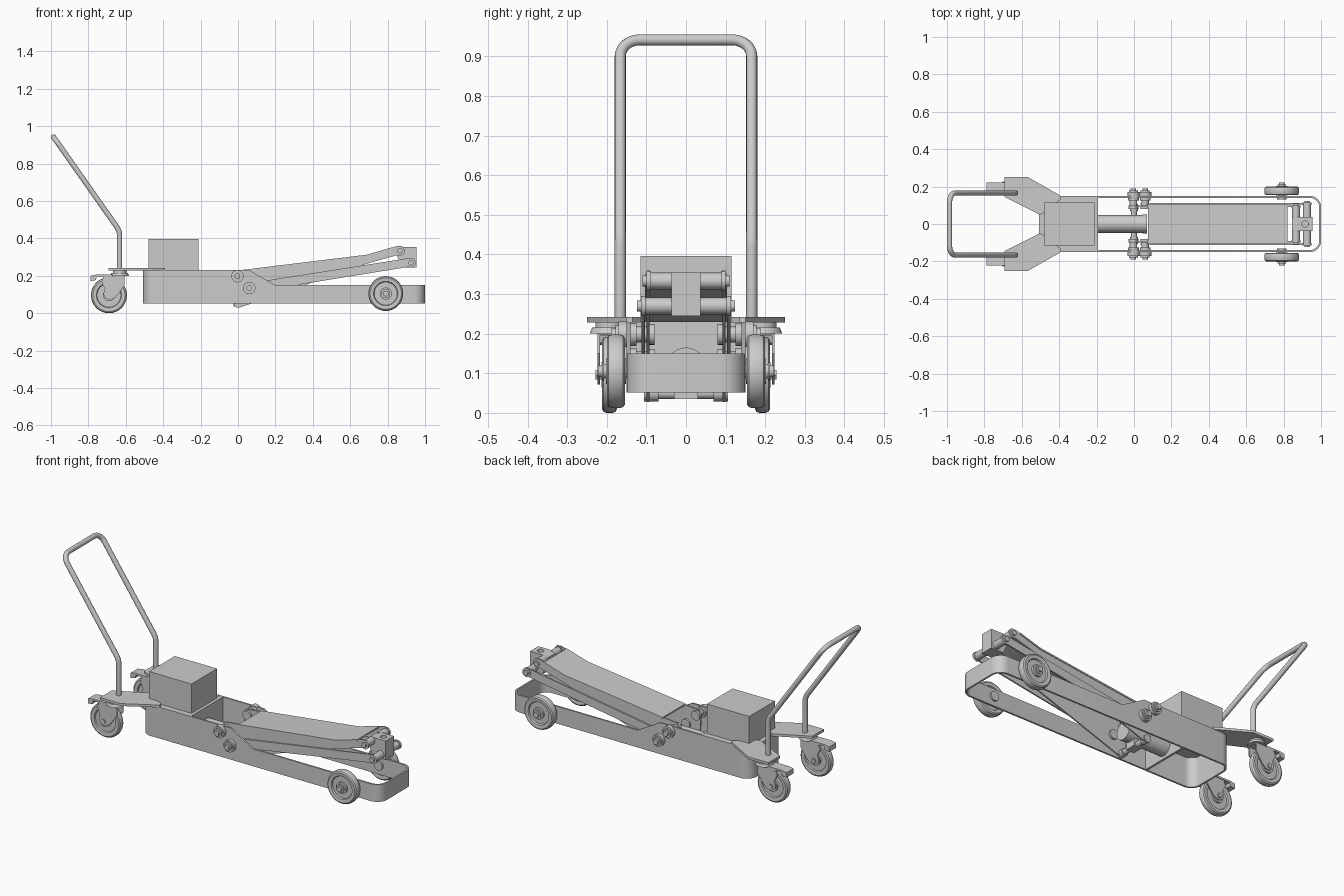
import bpy, bmesh
from math import sin, cos, pi
from mathutils import Vector, Matrix

if "Cube" in bpy.data.objects:
    bpy.data.objects.remove(bpy.data.objects["Cube"])


def finish(name, bm, mirror=False):
    bmesh.ops.remove_doubles(bm, verts=bm.verts, dist=1e-5)
    bmesh.ops.recalc_face_normals(bm, faces=bm.faces)
    me = bpy.data.meshes.new(name)
    bm.to_mesh(me)
    bm.free()
    ob = bpy.data.objects.new(name, me)
    bpy.context.collection.objects.link(ob)
    if mirror:
        m = ob.modifiers.new("mirror_y", 'MIRROR')
        m.use_axis = (False, True, False)
        m.use_mirror_merge = False
    return ob


def extrude(name, pts, vec, mirror=False):
    """Closed 3D outline pushed along vec."""
    bm = bmesh.new()
    f = bm.faces.new([bm.verts.new(p) for p in pts])
    r = bmesh.ops.extrude_face_region(bm, geom=[f])
    vs = [v for v in r['geom'] if isinstance(v, bmesh.types.BMVert)]
    bmesh.ops.translate(bm, vec=vec, verts=vs)
    return finish(name, bm, mirror)


def side(name, xz, y0, y1, mirror=False):
    return extrude(name, [(x, y0, z) for x, z in xz], (0, y1 - y0, 0), mirror)


def plan(name, xy, z0, z1, mirror=False):
    return extrude(name, [(x, y, z0) for x, y in xy], (0, 0, z1 - z0), mirror)


def box(name, x0, x1, y0, y1, z0, z1, mirror=False):
    return plan(name, [(x0, y0), (x1, y0), (x1, y1), (x0, y1)], z0, z1, mirror)


def lathe(name, x, z, prof, mirror=False, n=40, y=0, axis='Y'):
    """Profile of (radius, distance along axis), turned about the axis."""
    bm = bmesh.new()
    vs = [bm.verts.new((r, h, 0)) for r, h in prof]
    es = [bm.edges.new(p) for p in zip(vs, vs[1:])]
    bmesh.ops.spin(bm, geom=vs + es, cent=(0, 0, 0), axis=(0, 1, 0), angle=2 * pi, steps=n)
    rot = {'Y': Matrix(), 'X': Matrix.Rotation(-pi / 2, 4, 'Z'), 'Z': Matrix.Rotation(pi / 2, 4, 'X')}[axis]
    bmesh.ops.transform(bm, matrix=Matrix.Translation((x, y, z)) @ rot, verts=bm.verts)
    return finish(name, bm, mirror)


def rod(name, x, z, r, h0, h1, mirror=False, **k):
    return lathe(name, x, z, [(0, h0), (r, h0), (r, h1), (0, h1)], mirror, **k)


def link(a, b, ra, rb):
    """Bar outline in x, z with round ends."""
    d = Vector(b) - Vector(a)
    n = Vector((-d.y, d.x)).normalized()
    t = d.normalized()
    out = []
    for c, r, s in ((a, ra, -1), (b, rb, 1)):
        for i in range(9):
            w = pi * i / 8
            p = Vector(c) + r * (cos(w) * n * -s * -1 + sin(w) * t * s)
            out.append(tuple(p))
    return out


def rounded(x0, x1, h, r):
    pts = []
    for cx, cy, a0 in ((x1 - r, h - r, 0), (x0 + r, h - r, 1), (x0 + r, r - h, 2), (x1 - r, r - h, 3)):
        pts += [(cx + r * cos((a0 + i / 8) * pi / 2), cy + r * sin((a0 + i / 8) * pi / 2)) for i in range(9)]
        if a0 == 0:
            pts += [(0.2, h), (0.06, h)]
        if a0 == 2:
            pts += [(0.06, -h), (0.2, -h)]
    return pts


# Looped strap frame with a stepped top edge
bm = bmesh.new()
top = lambda x: 0.23 if x < 0.061 else 0.15
loops = []
for pts in (rounded(-0.507, 1.0, 0.15, 0.06), rounded(-0.497, 0.99, 0.14, 0.05)):
    loops.append([bm.verts.new((x, y, 0.052)) for x, y in pts])
    loops.append([bm.verts.new((x, y, top(x))) for x, y in pts])
n = len(loops[0])
for a, b in ((0, 1), (1, 3), (3, 2), (2, 0)):
    for i in range(n):
        j = (i + 1) % n
        bm.faces.new((loops[a][i], loops[a][j], loops[b][j], loops[b][i]))
finish("frame", bm)

# Deck, bulkhead and power unit
plan("deck", [(-0.2, -0.141), (-0.2, 0.141), (-0.46, 0.141), (-0.498, 0.1), (-0.498, -0.1), (-0.46, -0.141)], 0.218, 0.229)
box("bulkhead", -0.205, -0.193, -0.141, 0.141, 0.052, 0.23)
box("power_unit", -0.478, -0.212, -0.115, 0.115, 0.229, 0.396)

# Rear wing plates
plan("wing_plate", [(-0.693, 0.25), (-0.565, 0.25), (-0.39, 0.15), (-0.39, 0.135), (-0.48, 0.06),
                    (-0.503, 0.05), (-0.693, 0.145)], 0.228, 0.242, True)

# Bent tube handle
A, B, T, c = Vector((-0.633, 0, 0.232)), Vector((-0.633, 0, 0.44)), Vector((-0.986, 0, 0.942)), 0.05
u = (T - B).normalized()
half = [A, B - Vector((0, 0, 0.02)), B - Vector((0, 0, 0.007)) + u * 0.005, B + u * 0.02]
path = [p + Vector((0, 0.166, 0)) for p in half]
path += [T - u * c * (1 - sin(k * pi / 16)) + Vector((0, 0.166 - c * (1 - cos(k * pi / 16)), 0)) for k in range(9)]
path += [Vector((p.x, -p.y, p.z)) for p in reversed(path)]
cu = bpy.data.curves.new("handle", 'CURVE')
cu.dimensions = '3D'
cu.bevel_depth, cu.bevel_resolution, cu.use_fill_caps = 0.014, 6, True
sp = cu.splines.new('POLY')
sp.points.add(len(path) - 1)
for pt, p in zip(sp.points, path):
    pt.co = (*p, 1)
bpy.context.collection.objects.link(bpy.data.objects.new("handle", cu))


def wheel(name, x, y, z, r, w):
    h = w / 2
    p = [(0.018, h + .002), (0.032, h + .002), (0.032, h * .55), (r * .66, h * .55), (r * .7, h * .9),
         (r * .9, h), (r * .97, h * .8), (r, h * .4)]
    p = p + [(a, -b) for a, b in reversed(p)]
    lathe(name, x, z, p + [p[0]], True, 48, y)


# Front wheels on stub axles
wheel("front_wheel", 0.79, 0.177, 0.105, 0.093, 0.046)
lathe("front_axle", 0.79, 0.105, [(0, .13), (.026, .13), (.026, .14), (.018, .14), (.018, .207), (.024, .207),
                                  (.024, .212), (.015, .212), (.015, .222), (0, .222)], True)

# Swivel casters with forks and brake pedals
cx, cy = -0.69, 0.193
wheel("caster_wheel", cx, cy, 0.096, 0.096, 0.038)
lathe("caster_swivel", -0.633, 0, [(0, .2), (.05, .2), (.044, .216), (.036, .216), (.036, .229), (0, .229)],
      True, 32, cy, 'Z')
fork = [(-0.715, 0.203), (-0.606, 0.203), (-0.606, 0.15), (-0.645, 0.095), (-0.665, 0.077), (-0.69, 0.072),
        (-0.714, 0.085), (-0.72, 0.105), (-0.712, 0.13), (-0.73, 0.17)]
for i, y in enumerate((0.163, 0.217)):
    side("fork_cheek_%d" % i, fork, y, y + 0.006, True)
side("fork_crown", [(-0.788, 0.2), (-0.76, 0.206), (-0.606, 0.206), (-0.606, 0.197), (-0.755, 0.195),
                    (-0.76, 0.177), (-0.788, 0.172)], 0.16, 0.223, True)
rod("caster_axle", cx, 0.096, 0.014, 0.155, 0.228, True, n=6)

# Lift arm: folded cover, tapered cheeks and pin eyes
side("arm_cover", [(0.075, 0.238), (0.69, 0.313), (0.822, 0.352), (0.822, 0.343), (0.69, 0.304), (0.075, 0.229)],
     -0.103, 0.103)
side("arm_cheek", [(-0.03, 0.205), (-0.015, 0.228), (0.075, 0.237), (0.69, 0.312), (0.85, 0.359), (0.877, 0.358),
                   (0.889, 0.34), (0.88, 0.32), (0.86, 0.313), (0.69, 0.265), (0.02, 0.034), (0, 0.028), (-0.02, 0.04)],
     0.092, 0.1, True)
side("lower_link", link((0.06, 0.135), (0.925, 0.273), 0.025, 0.023), 0.104, 0.112, True)

# Base pivots
for i, (x, z) in enumerate(((-0.003, 0.198), (0.06, 0.135))):
    lathe("base_pivot_%d" % i, x, z, [(0, .08), (.026, .08), (.026, .092), (.02, .092), (.02, .125), (.029, .125),
                                      (.029, .15), (.033, .15), (.033, .17), (.024, .17), (.024, .178),
                                      (.015, .178), (.015, .19), (0, .19)], True)

# Hydraulic ram and crank pin
rod("ram_body", 0, 0.115, 0.047, -0.195, 0.065, axis='X')
rod("ram_collar", 0, 0.115, 0.05, 0.045, 0.07, axis='X')
rod("crank_pin", 0, 0.05, 0.015, -0.1, 0.1)
rod("crank_boss", 0, 0.05, 0.021, 0.07, 0.106, True)
box("ram_clevis", -0.025, 0.025, -0.03, 0.03, 0.035, 0.1)

# Lifting head with socket and hinge pins
head = side("lift_head", [(0.875, 0.245), (0.955, 0.245), (0.955, 0.354), (0.875, 0.354), (0.845, 0.345),
                          (0.845, 0.322)], -0.037, 0.037)
cut = rod("socket_cutter", 0.915, 0, 0.017, 0.3, 0.4, axis='Z')
# spin about +X maps the axis direction to +z
cut.hide_render = cut.hide_viewport = True
b = head.modifiers.new("socket", 'BOOLEAN')
b.operation, b.object, b.solver = 'DIFFERENCE', cut, 'EXACT'
for nm, x, z, e in (("upper", 0.866, 0.333, 0.1), ("lower", 0.925, 0.27, 0.114)):
    lathe(nm + "_head_pin", x, z, [(0, .03), (.021, .03), (.021, e - .012), (.025, e - .012), (.025, e),
                                   (.014, e), (.014, e + .01), (0, e + .01)], True)

# Smooth round parts, keep hard edges
bpy.ops.object.select_all(action='DESELECT')
for o in bpy.context.scene.objects:
    if o.type == 'MESH' and o is not cut:
        o.select_set(True)
        bpy.context.view_layer.objects.active = o
bpy.ops.object.shade_smooth_by_angle(angle=0.6)
